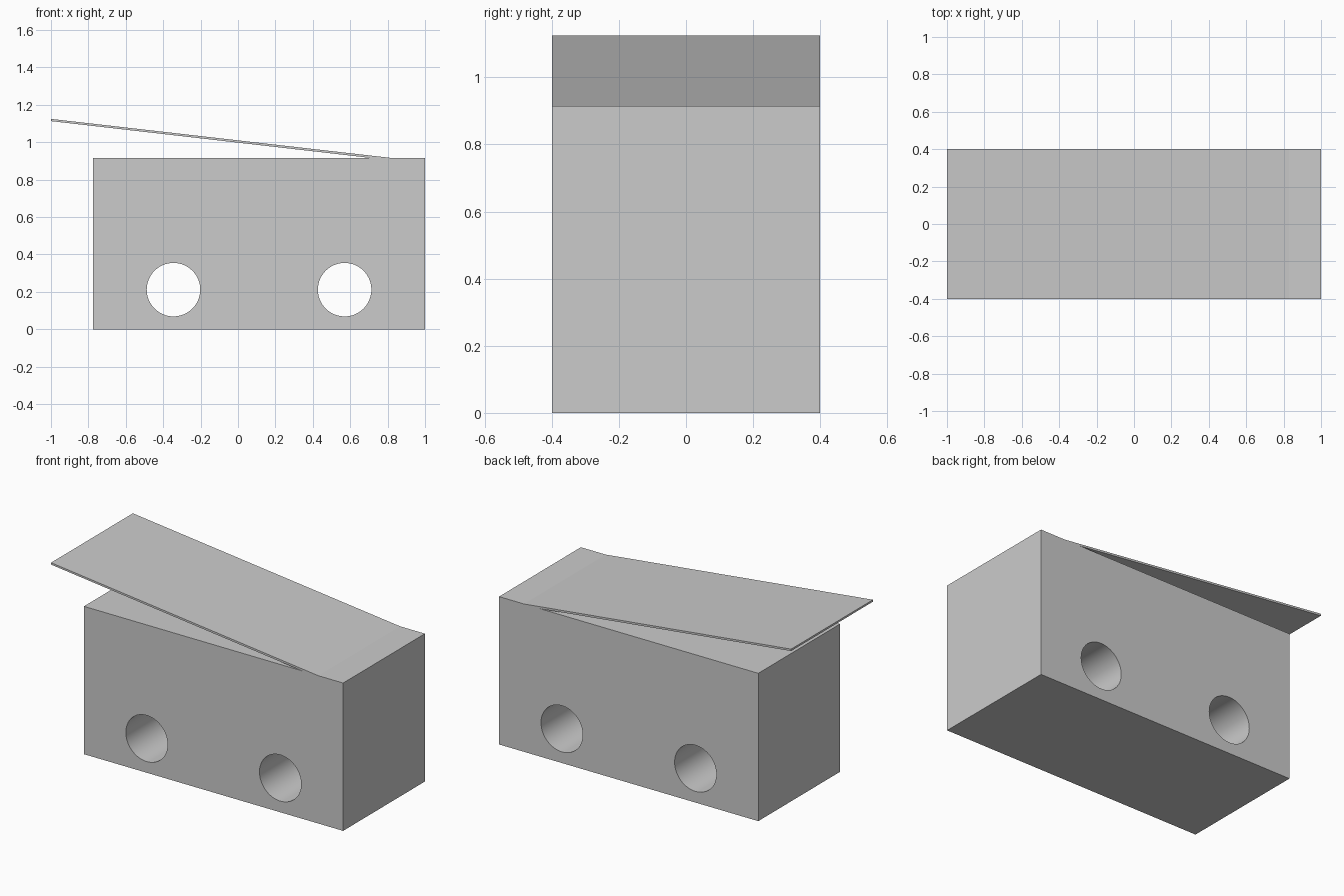
import bpy
import bmesh
from math import radians

cube = bpy.data.objects.get("Cube")
if cube:
    bpy.data.objects.remove(cube, do_unlink=True)

HALF_DEPTH = 0.4
TOP = 0.915

grey = bpy.data.materials.new("light grey")
grey.use_nodes = True
grey.diffuse_color = (0.6, 0.6, 0.6, 1)
grey.node_tree.nodes["Principled BSDF"].inputs["Base Color"].default_value = (0.6, 0.6, 0.6, 1)


def extrude_profile(name, points):
    """Extrude an x-z outline through the full depth."""
    bm = bmesh.new()
    face = bm.faces.new([bm.verts.new((x, -HALF_DEPTH, z)) for x, z in points])
    result = bmesh.ops.extrude_face_region(bm, geom=[face])
    verts = [v for v in result["geom"] if isinstance(v, bmesh.types.BMVert)]
    bmesh.ops.translate(bm, verts=verts, vec=(0, 2 * HALF_DEPTH, 0))
    bmesh.ops.recalc_face_normals(bm, faces=bm.faces)
    mesh = bpy.data.meshes.new(name)
    bm.to_mesh(mesh)
    bm.free()
    obj = bpy.data.objects.new(name, mesh)
    obj.data.materials.append(grey)
    bpy.context.collection.objects.link(obj)
    return obj


# Switch housing
body = extrude_profile("body", [(-0.775, 0), (1, 0), (1, TOP), (-0.775, TOP)])

# Round mounting holes through the housing
for name, x in (("right_hole_cutter", -0.345), ("left_hole_cutter", 0.57)):
    bpy.ops.mesh.primitive_cylinder_add(
        vertices=64, radius=0.143, depth=1.2,
        location=(x, 0, 0.212), rotation=(radians(90), 0, 0))
    cutter = bpy.context.object
    cutter.name = name
    cutter.data.materials.append(grey)
    cutter.hide_render = True
    cutter.hide_set(True)
    cut = body.modifiers.new(name, "BOOLEAN")
    cut.operation = "DIFFERENCE"
    cut.solver = "EXACT"
    cut.object = cutter

# Apply the cuts so the hole walls can be shaded smoothly
bpy.ops.object.select_all(action="DESELECT")
body.select_set(True)
bpy.context.view_layer.objects.active = body
for modifier in list(body.modifiers):
    bpy.ops.object.modifier_apply(modifier=modifier.name)
bpy.ops.object.shade_smooth_by_angle(angle=radians(30))
for obj in list(bpy.data.objects):
    if obj.name.endswith("hole_cutter"):
        bpy.data.objects.remove(obj, do_unlink=True)

# Thin sloping lever that runs into the top of the housing
extrude_profile("lever", [(-1, 1.113), (0.72, TOP), (0.83, TOP), (-1, 1.125)])
